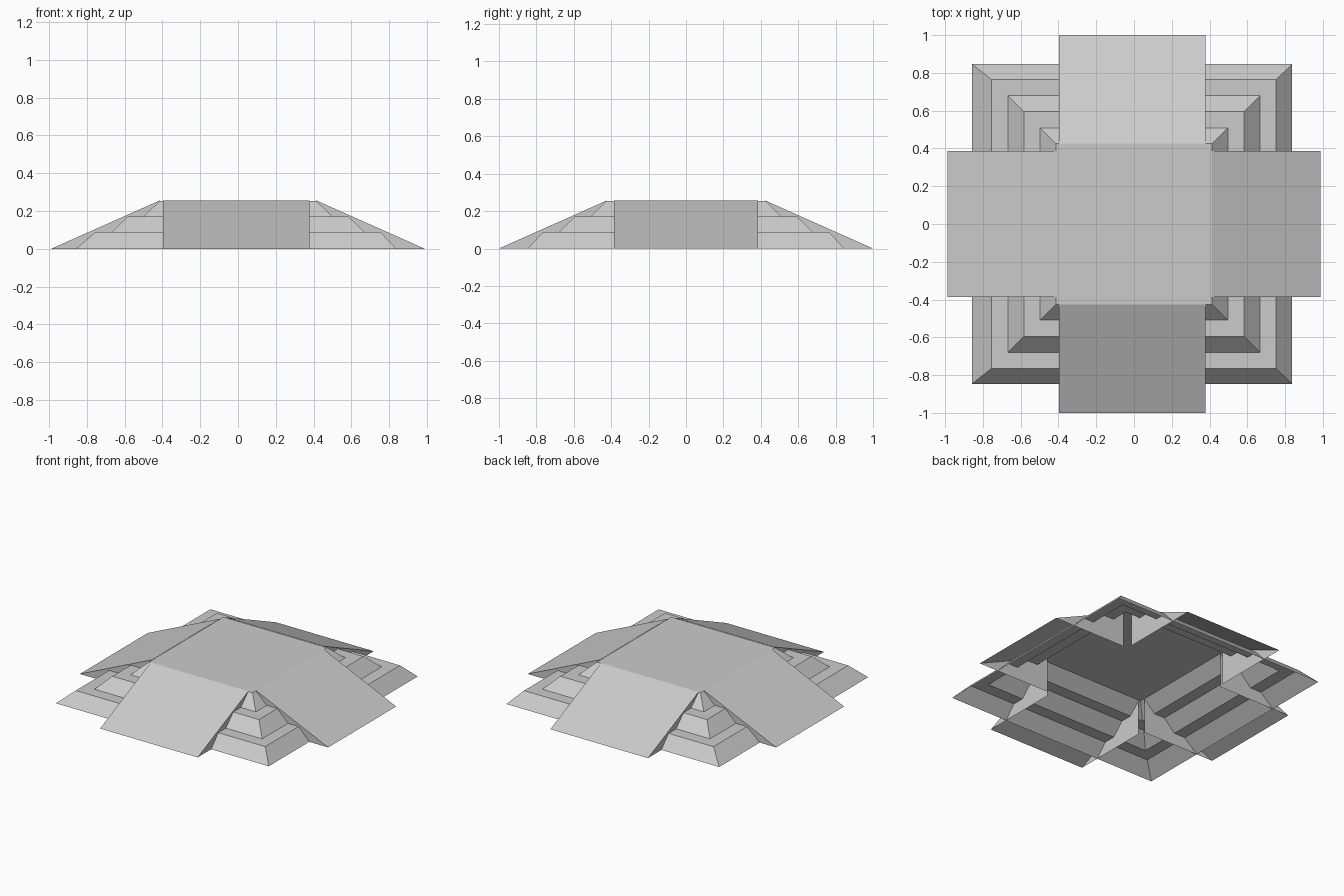
import bpy
import bmesh

if "Cube" in bpy.data.objects:
    bpy.data.objects.remove(bpy.data.objects["Cube"])

TOP = 0.256


def make(name, verts, faces):
    mesh = bpy.data.meshes.new(name)
    mesh.from_pydata(verts, [], faces)
    mesh.update()
    obj = bpy.data.objects.new(name, mesh)
    bpy.context.collection.objects.link(obj)
    return obj


# Stepped body: rectangular rings (x min, x max, half depth, z), open underneath
rings = [
    (-0.857, 0.837, 0.846, 0.0), (-0.755, 0.753, 0.765, 0.088),
    (-0.667, 0.668, 0.679, 0.088), (-0.583, 0.583, 0.595, 0.172),
    (-0.498, 0.498, 0.509, 0.172), (-0.413, 0.413, 0.425, 0.254),
]
verts, faces = [], []
for x0, x1, y, z in rings:
    verts += [(x0, -y, z), (x1, -y, z), (x1, y, z), (x0, y, z)]
for r in range(len(rings) - 1):
    a, b = 4 * r, 4 * r + 4
    for i in range(4):
        j = (i + 1) % 4
        faces.append((a + i, a + j, b + j, b + i))
last = 4 * (len(rings) - 1)
faces.append(tuple(range(last, last + 4)))
make("stepped_body", verts, faces)


# Ramps: sloped top and two triangular side walls, open back and underside
def ramp(name, place, inner, outer, s0, s1):
    pts = []
    for s in (s0, s1):
        pts += [place(inner, s, TOP), place(inner, s, 0), place(outer, s, 0)]
    obj = make(name, pts, [(0, 2, 5, 3), (0, 1, 2), (3, 5, 4)])
    bm = bmesh.new()
    bm.from_mesh(obj.data)
    bmesh.ops.recalc_face_normals(bm, faces=bm.faces)
    bm.faces.ensure_lookup_table()
    if bm.faces[0].normal.z < 0:
        bmesh.ops.reverse_faces(bm, faces=bm.faces)
    bm.to_mesh(obj.data)
    bm.free()


for side, sign in (("right", 1), ("left", -1)):
    ramp(side + "_ramp", lambda d, s, z, k=sign: (k * d, s, z),
         0.413, 0.988, -0.386, 0.386)
for side, sign in (("back", 1), ("front", -1)):
    ramp(side + "_ramp", lambda d, s, z, k=sign: (s, k * d, z),
         0.425, 1.0, -0.397, 0.379)

# Round inlay on the flat summit
bpy.ops.mesh.primitive_circle_add(vertices=64, radius=0.395, fill_type='NGON',
                                  location=(0, 0, TOP))
bpy.context.object.name = "summit_disc"
